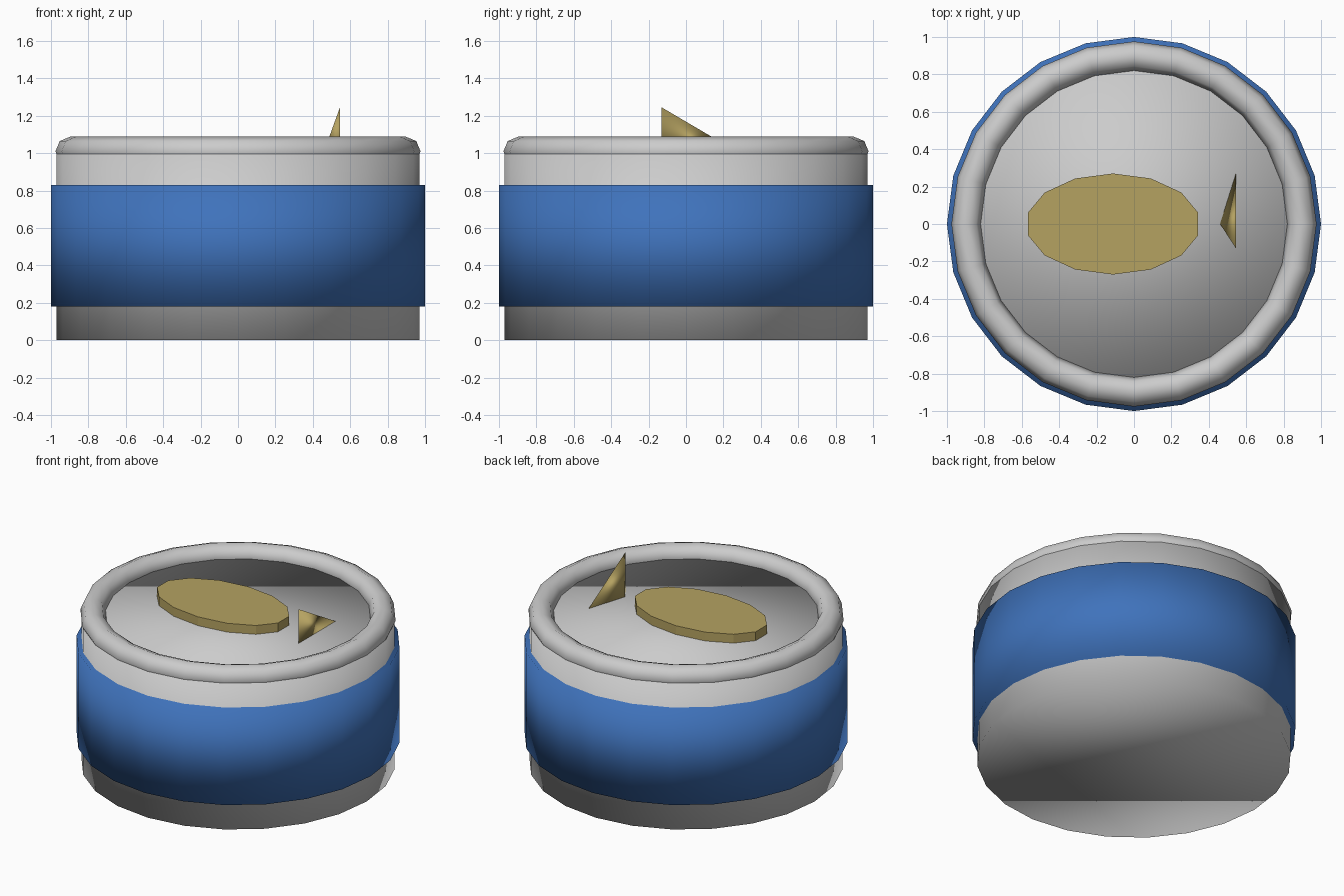
import bpy, bmesh
from math import pi

if "Cube" in bpy.data.objects:
    bpy.data.objects.remove(bpy.data.objects["Cube"])


def material(name, color):
    m = bpy.data.materials.new(name)
    m.diffuse_color = (*color, 1)
    m.use_nodes = True
    m.node_tree.nodes["Principled BSDF"].inputs["Base Color"].default_value = m.diffuse_color
    return m


def cylinder(name, sides, radius, z0, z1, mat=None, smooth=True, rot=0.0, x=0.0, scale=(1, 1, 1)):
    bpy.ops.mesh.primitive_cylinder_add(vertices=sides, radius=radius, depth=z1 - z0,
                                        location=(x, 0, (z0 + z1) / 2), rotation=(0, 0, rot))
    ob = bpy.context.object
    ob.name = name
    ob.scale = scale
    if mat:
        ob.data.materials.append(mat)
    if smooth:
        bpy.ops.object.shade_smooth()
    return ob


blue = material("blue_paint", (0.05, 0.17, 0.50))
gold = material("gold_paint", (0.46, 0.36, 0.12))

# Tin body with its flat lid, and the paper band around it
cylinder("can_body", 24, 0.97, 0, 1.01)
cylinder("label_band", 24, 1.0, 0.18, 0.83, blue)

# Rolled rim
bpy.ops.mesh.primitive_torus_add(major_segments=24, minor_segments=8, major_radius=0.898,
                                 minor_radius=0.078, location=(0, 0, 1.01))
rim = bpy.context.object
rim.name = "rim"
bpy.ops.object.shade_smooth()

# Oval fish body on the lid
cylinder("fish_body", 14, 1.0, 0.99, 1.07, gold, smooth=False, x=-0.112, scale=(0.467, 0.27, 1))

# Fish tail: a tilted three-sided spike
bm = bmesh.new()
a, c, d, b = [bm.verts.new(p) for p in
              ((0.46, 0, 1.01), (0.545, 0.27, 1.01), (0.545, -0.13, 1.01), (0.545, -0.13, 1.245))]
for f in ((a, c, d), (a, b, c), (b, d, c), (a, d, b)):
    bm.faces.new(f).smooth = True
bmesh.ops.recalc_face_normals(bm, faces=bm.faces)
mesh = bpy.data.meshes.new("fish_tail")
bm.to_mesh(mesh)
bm.free()
mesh.materials.append(gold)
bpy.context.collection.objects.link(bpy.data.objects.new("fish_tail", mesh))
